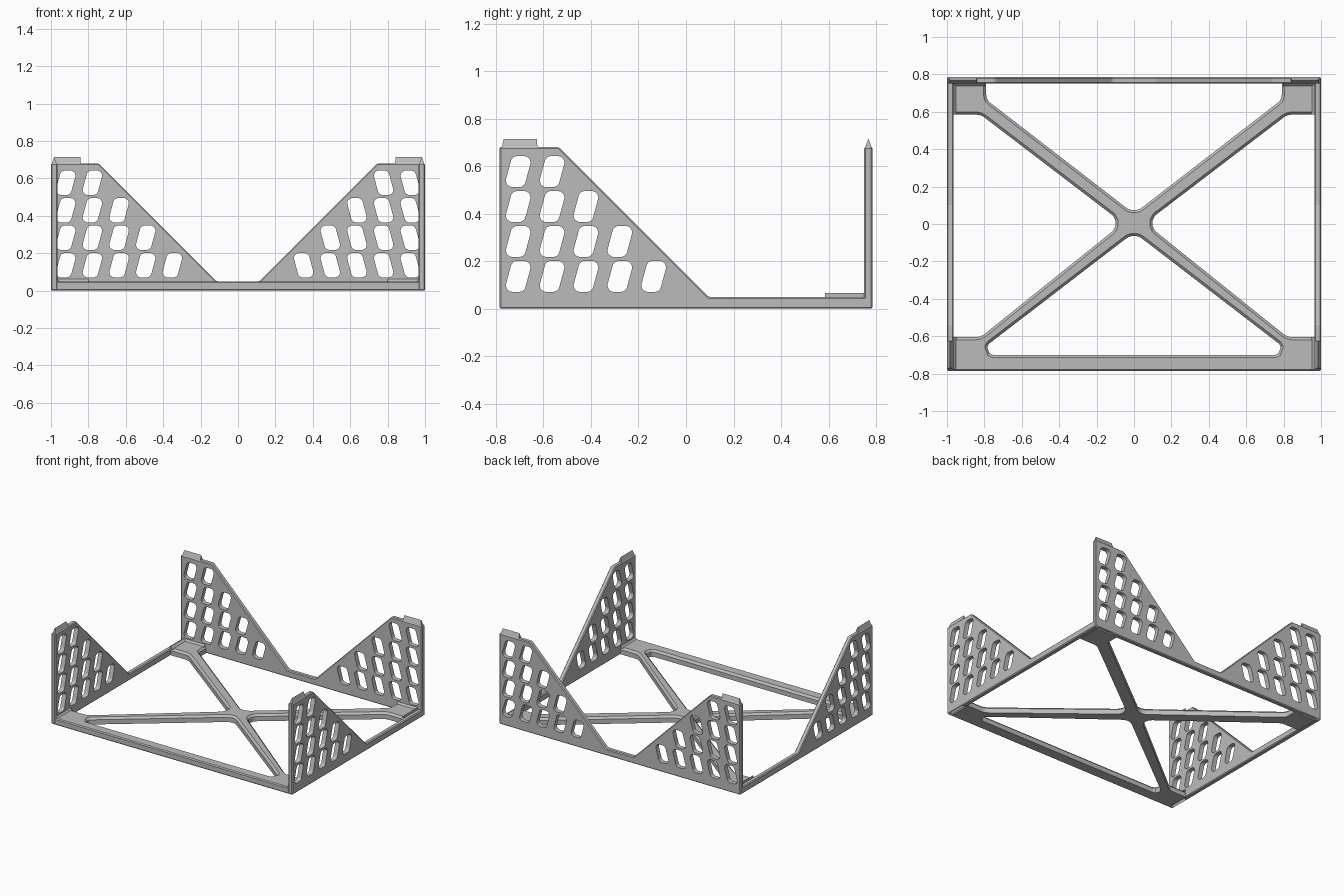
import bpy, bmesh
from mathutils import Vector

cube = bpy.data.objects.get("Cube")
if cube:
    bpy.data.objects.remove(cube, do_unlink=True)

HALF_X, HALF_Y, WALL, RAIL, TOP = 1.0, 0.785, 0.035, 0.05, 0.68

grey = bpy.data.materials.new("light_grey")
grey.use_nodes = True
grey.diffuse_color = (0.5, 0.5, 0.5, 1)
grey.node_tree.nodes["Principled BSDF"].inputs["Base Color"].default_value = (0.5, 0.5, 0.5, 1)


def build(name, lofts, chamfer=0):
    """Object made of closed lofts, each a list of equal-length rings."""
    bm = bmesh.new()
    for rings in lofts:
        loops = [[bm.verts.new(p) for p in ring] for ring in rings]
        n = len(loops[0])
        for a, b in zip(loops, loops[1:]):
            for i in range(n):
                j = (i + 1) % n
                bm.faces.new((a[i], a[j], b[j], b[i]))
        bm.faces.new(loops[0])
        bm.faces.new(loops[-1])
    bmesh.ops.recalc_face_normals(bm, faces=bm.faces[:])
    if chamfer:
        bmesh.ops.bevel(bm, geom=bm.edges[:], offset=chamfer, segments=1, affect='EDGES')
    mesh = bpy.data.meshes.new(name)
    bm.to_mesh(mesh)
    bm.free()
    mesh.materials.append(grey)
    obj = bpy.data.objects.new(name, mesh)
    bpy.context.scene.collection.objects.link(obj)
    return obj


def cut(obj, lofts):
    """Subtract lofts from an object and bake the result."""
    cutter = build("cutter", lofts)
    cutter.hide_render = True
    mod = obj.modifiers.new("cut", 'BOOLEAN')
    mod.operation, mod.solver, mod.object = 'DIFFERENCE', 'EXACT', cutter
    bpy.context.view_layer.update()
    graph = bpy.context.evaluated_depsgraph_get()
    baked = bpy.data.meshes.new_from_object(obj.evaluated_get(graph))
    obj.modifiers.clear()
    obj.data = baked
    bpy.data.objects.remove(cutter, do_unlink=True)


def rounded(corners, grow=0, seg=5):
    """Convex outline with a radius per corner, optionally offset outward."""
    out = []
    for i, (x, y, r) in enumerate(corners):
        p = Vector((x, y))
        a = (Vector(corners[i - 1][:2]) - p).normalized()
        b = (Vector(corners[(i + 1) % len(corners)][:2]) - p).normalized()
        mid = (a + b).normalized()
        cos_h = mid.dot(a)
        centre = p + mid * r / (1 - cos_h ** 2) ** 0.5
        n1, n2 = (a * cos_h - mid).normalized(), (b * cos_h - mid).normalized()
        for k in range(seg + 1):
            out.append(centre + n1.lerp(n2, k / seg).normalized() * (r + grow))
    return out


def prism(outline, place, d0, d1):
    return [[place(u, v, d) for u, v in outline] for d in (d0, d1)]


def slots(edge, sign, place):
    """Leaning rounded slots in a stepped triangle, counted from the tall edge."""
    result = []
    for row in range(4):
        for col in range(5 - row):
            u, v = 0.079 + 0.1425 * col, 0.136 + 0.147 * row
            shape = [(u - 0.06, v - 0.065, 0.026), (u + 0.025, v - 0.065, 0.026),
                     (u + 0.06, v + 0.065, 0.026), (u - 0.025, v + 0.065, 0.026)]
            outline = [(edge + sign * p.x, p.y) for p in rounded(shape, seg=4)]
            result.append(prism(outline, place, -0.02, WALL + 0.02))
    return result


def ridge(edge, sign, base, place):
    """Roof-shaped key used for the stacking tabs and their grooves."""
    ends = ((0.01, 0.018), (0.16, 0.157))
    return [[place(edge + sign * low, base, 0.004),
             place(edge + sign * low, base, WALL - 0.004),
             place(edge + sign * high, base + 0.036, WALL / 2)] for low, high in ends]


def wall(name, outline, tall_ends, place):
    obj = build(name, [prism(outline, place, 0, WALL)], chamfer=0.006)
    cutters = []
    for edge, sign in tall_ends:
        cutters += slots(edge, sign, place)
        cutters.append(ridge(edge, sign, -0.001, place))
    cut(obj, cutters)
    build(name + "_tabs", [ridge(e, s, TOP - 0.001, place) for e, s in tall_ends])


# Side walls, tall at the front and a low rail behind
side_outline = [(-HALF_Y, 0), (0.777, 0), (0.777, RAIL), (0.095, RAIL), (-0.535, TOP), (-HALF_Y, TOP)]
for side, s in (("left", 1), ("right", -1)):
    wall(side + "_wall", side_outline, [(-HALF_Y, 1)],
         lambda u, v, d, s=s: (s * (HALF_X - d), u, v))

# Back wall, tall at both ends
half = [(HALF_X, 0), (HALF_X, TOP), (0.745, TOP), (0.115, RAIL)]
back_outline = half + [(-x, z) for x, z in reversed(half)]
wall("back_wall", back_outline, [(-HALF_X, 1), (HALF_X, -1)],
     lambda u, v, d: (u, HALF_Y - d, v))


# Base plate with openings that leave a cross brace, corner pads and front rail
def flat(u, v, d):
    return (u, v, d)


def opening(corners):
    levels = ((-0.02, 0), (RAIL - 0.015, 0), (RAIL, 0.014), (RAIL + 0.02, 0.014))
    return [[flat(p.x, p.y, z) for p in rounded(corners, grow)] for z, grow in levels]


plate_x, plate_y = 0.974, 0.765
base = build("base_frame", [prism([(-plate_x, -HALF_Y), (plate_x, -HALF_Y),
                                   (plate_x, plate_y), (-plate_x, plate_y)],
                                  flat, 0, RAIL)], chamfer=0.007)
openings = [
    opening([(-0.853, -0.70, 0.035), (0.853, -0.70, 0.035), (0, -0.045, 0.07)]),
    opening([(0.79, 0.9, 0.02), (-0.79, 0.9, 0.02), (-0.79, 0.665, 0.05),
             (0, 0.055, 0.07), (0.79, 0.665, 0.05)]),
]
for s in (1, -1):
    openings.append(opening([(s * 1.1, 0.585, 0.02), (s * 0.82, 0.585, 0.08), (s * 0.06, 0.005, 0.06),
                             (s * 0.82, -0.605, 0.08), (s * 1.1, -0.605, 0.02)]))
cut(base, openings)

# Small fillets where the walls meet the corner pads
inner_x, inner_y, leg = HALF_X - WALL, HALF_Y - WALL, 0.016
fillets = []
for s in (1, -1):
    for y0, y1 in ((-0.779, -0.605), (0.585, 0.76)):
        fillets.append([[(s * (inner_x + 0.004), y, RAIL - 0.004),
                         (s * (inner_x - leg), y, RAIL - 0.004),
                         (s * (inner_x + 0.004), y, RAIL + leg)] for y in (y0, y1)])
    fillets.append([[(s * x, inner_y + 0.004, RAIL - 0.004),
                     (s * x, inner_y - leg, RAIL - 0.004),
                     (s * x, inner_y + 0.004, RAIL + leg)] for x in (0.8, inner_x)])
build("corner_fillets", fillets)
